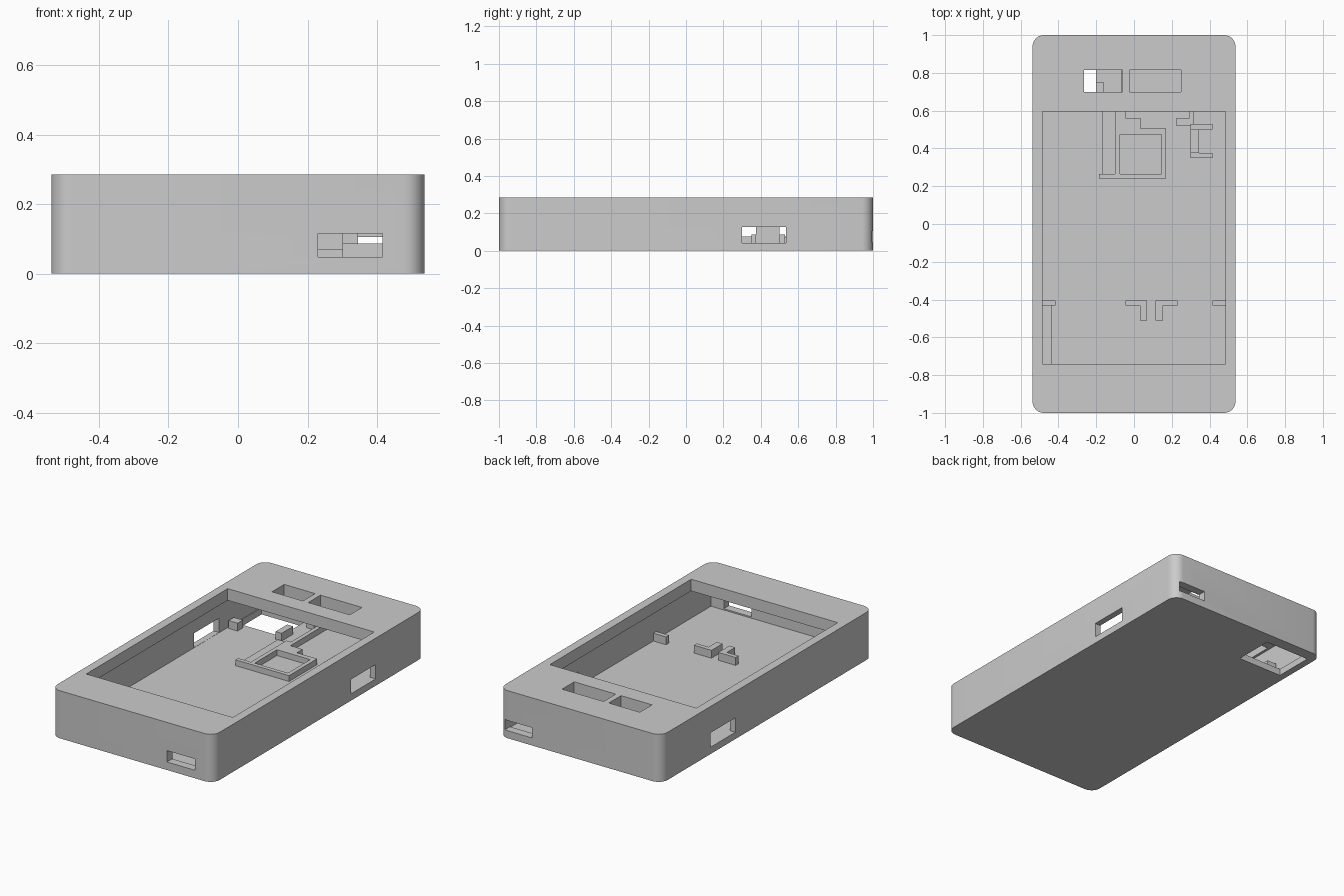
import bpy
import bmesh

old = bpy.data.objects.get("Cube")
if old:
    bpy.data.objects.remove(old, do_unlink=True)

grey = bpy.data.materials.new("light_grey")
grey.use_nodes = True
grey.diffuse_color = (0.6, 0.6, 0.6, 1)
grey.node_tree.nodes["Principled BSDF"].inputs["Base Color"].default_value = (0.6, 0.6, 0.6, 1)

FLOOR = 0.04
PLATE = 0.215
TOP = 0.285


def box(name, x, y, z, round_corners=0):
    """Axis-aligned box from (min, max) pairs, with optional rounded upright edges."""
    bm = bmesh.new()
    bmesh.ops.create_cube(bm, size=1)
    for v in bm.verts:
        v.co = [r[0] if c < 0 else r[1] for c, r in zip(v.co, (x, y, z))]
    if round_corners:
        upright = [e for e in bm.edges
                   if abs(e.verts[0].co.z - e.verts[1].co.z) > 0.01]
        bmesh.ops.bevel(bm, geom=upright, offset=round_corners, segments=8,
                        profile=0.5, affect='EDGES')
    mesh = bpy.data.meshes.new(name)
    bm.to_mesh(mesh)
    bm.free()
    mesh.materials.append(grey)
    obj = bpy.data.objects.new(name, mesh)
    bpy.context.collection.objects.link(obj)
    return obj


def cut(target, x, y, z):
    """Subtract a box from the target and remove the cutter."""
    cutter = box("cutter", x, y, z)
    cutter.hide_render = True
    mod = target.modifiers.new("cut", 'BOOLEAN')
    mod.operation = 'DIFFERENCE'
    mod.solver = 'EXACT'
    mod.object = cutter
    bpy.context.view_layer.objects.active = target
    bpy.ops.object.modifier_apply(modifier=mod.name)
    bpy.data.objects.remove(cutter, do_unlink=True)


# Rounded case shell, hollowed out
case = box("case_shell", (-0.537, 0.537), (-1, 1), (0, TOP), 0.06)
cut(case, (-0.5, 0.5), (-0.95, 0.95), (FLOOR, PLATE))

# Screen window and two slots in the top plate
cut(case, (-0.485, 0.485), (-0.742, 0.595), (0.2, 0.4))
cut(case, (-0.265, -0.06), (0.7, 0.815), (0.2, 0.4))
cut(case, (-0.025, 0.25), (0.7, 0.815), (0.2, 0.4))

# Side ports, front port, back port, floor opening
cut(case, (-0.7, 0.7), (0.3, 0.535), (FLOOR + 0.001, 0.127))
cut(case, (0.23, 0.415), (-1.1, -0.9), (0.048, 0.116))
cut(case, (0.32, 0.5), (0.9, 1.1), (0.045, 0.106))
cut(case, (-0.495, -0.2), (0.69, 0.93), (-0.1, 0.1))

# Smooth the rounded corners only
bpy.ops.object.select_all(action='DESELECT')
case.select_set(True)
bpy.context.view_layer.objects.active = case
bpy.ops.object.shade_smooth_by_angle(angle=0.5)


def rib(name, x, y, top):
    """Raised feature standing on the case floor."""
    box(name, x, y, (FLOOR - 0.01, top))


# Square holder with an open pocket, and its cable rib
LOW, MID, TALL = 0.075, 0.087, 0.135
rib("holder_front_wall", (-0.185, 0.17), (0.24, 0.265), LOW)
rib("holder_back_wall", (-0.1, 0.17), (0.475, 0.505), LOW)
rib("holder_left_wall", (-0.1, -0.075), (0.265, 0.475), LOW)
rib("holder_right_wall", (0.145, 0.17), (0.265, 0.475), LOW)
rib("holder_step", (-0.1, 0.035), (0.505, 0.56), LOW)
rib("holder_arm", (-0.1, -0.045), (0.56, 0.6), LOW)
rib("holder_long_arm", (-0.07, -0.045), (0.6, 0.94), LOW)
rib("cable_rib", (-0.17, -0.1), (0.265, 0.62), 0.055)

# Posts under the top plate
rib("slot_post", (-0.2, -0.16), (0.64, 0.75), MID)
rib("back_post", (-0.15, -0.1), (0.86, 0.91), TALL)
rib("corner_post", (-0.49, -0.43), (0.61, 0.66), MID)

# Connector block with two brackets beside the side port
rib("connector_block", (0.3, 0.345), (0.375, 0.5), TALL)
rib("connector_front_bracket", (0.3, 0.415), (0.35, 0.375), MID)
rib("connector_back_bracket", (0.3, 0.415), (0.5, 0.53), MID)
rib("connector_arm", (0.225, 0.315), (0.52, 0.56), 0.07)
rib("connector_stem", (0.295, 0.315), (0.53, 0.68), 0.07)

# Middle board stops, each with a leg
rib("middle_stop_bar_right", (-0.045, 0.07), (-0.432, -0.405), MID)
rib("middle_stop_leg_right", (0.032, 0.07), (-0.51, -0.432), MID)
rib("middle_stop_bar_left", (0.115, 0.23), (-0.432, -0.405), MID)
rib("middle_stop_leg_left", (0.115, 0.153), (-0.51, -0.432), MID)

# Board stops at the walls
for side, name in ((1, "left"), (-1, "right")):
    rib("wall_stop_" + name, sorted((side * 0.415, side * 0.505)), (-0.432, -0.405), MID)
rib("wall_rib_right", (-0.505, -0.435), (-0.955, -0.432), 0.07)
